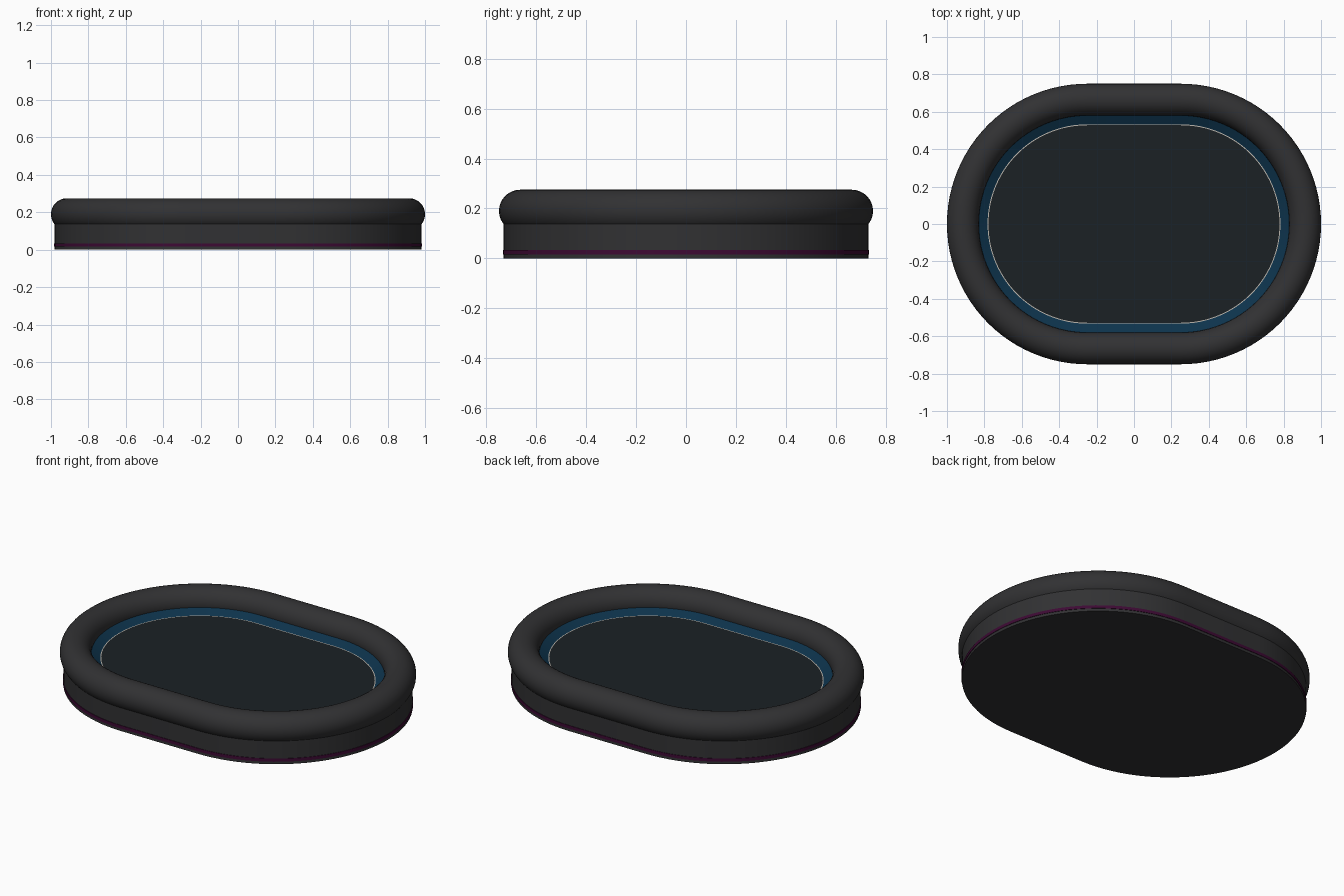
import bpy, bmesh, math

if "Cube" in bpy.data.objects:
    bpy.data.objects.remove(bpy.data.objects["Cube"])

HALF = 0.25   # half length of the straight sides
SEG = 48      # steps per rounded end


def material(name, rgb):
    m = bpy.data.materials.new(name)
    m.diffuse_color = (*rgb, 1)
    m.use_nodes = True
    m.node_tree.nodes["Principled BSDF"].inputs["Base Color"].default_value = m.diffuse_color
    return m


def stadium(r, z):
    """Oval outline: two half circles joined by straight sides."""
    pts = []
    for side in (1, -1):
        for i in range(SEG + 1):
            a = math.pi * i / SEG - side * math.pi / 2
            pts.append((side * HALF + r * math.cos(a), r * math.sin(a), z))
    return pts


def sweep(name, profile, mat, closed=False, cap_start=False, cap_end=False):
    """Skin a (radius, z) profile around the oval outline."""
    bm = bmesh.new()
    rings = [[bm.verts.new(p) for p in stadium(r, z)] for r, z in profile]
    pairs = list(zip(rings, rings[1:]))
    if closed:
        pairs.append((rings[-1], rings[0]))
    for a, b in pairs:
        n = len(a)
        for i in range(n):
            j = (i + 1) % n
            bm.faces.new((a[i], a[j], b[j], b[i]))
    if cap_start:
        bm.faces.new(rings[0][::-1])
    if cap_end:
        bm.faces.new(rings[-1])
    if closed or (cap_start and cap_end):
        bmesh.ops.recalc_face_normals(bm, faces=bm.faces)
    me = bpy.data.meshes.new(name)
    bm.to_mesh(me)
    bm.free()
    me.materials.append(mat)
    ob = bpy.data.objects.new(name, me)
    bpy.context.collection.objects.link(ob)
    bpy.ops.object.select_all(action='DESELECT')
    ob.select_set(True)
    bpy.context.view_layer.objects.active = ob
    bpy.ops.object.shade_smooth_by_angle(angle=math.radians(35))
    return ob


dark = material("dark_rubber", (0.031, 0.031, 0.033))
blue = material("blue_trim", (0.004, 0.033, 0.072))
glass = material("dark_panel", (0.011, 0.0148, 0.018))
cream = material("cream_line", (0.5, 0.47, 0.42))
plum = material("plum_stripe", (0.047, 0.003, 0.034))

# Base body: straight wall with flat bottom, its top tucked inside the rim
sweep("base", [(0.731, 0), (0.731, 0.14), (0.665, 0.14)], dark, cap_start=True)

# Round padded rim
sweep("rim", [(0.665 + 0.085 * math.cos(t), 0.19 + 0.085 * math.sin(t))
              for t in (2 * math.pi * k / 32 for k in range(32))], dark, closed=True)

# Sloping inner trim
sweep("inner_trim", [(0.59, 0.186), (0.533, 0.156)], blue)

# Thin bright line around the panel
sweep("panel_line", [(0.533, 0.156), (0.528, 0.156)], cream)

# Recessed centre panel
sweep("panel", [(0.528, 0.156)], glass, cap_end=True)

# Coloured stripe around the foot of the wall
sweep("stripe", [(0.728, 0.016), (0.734, 0.016), (0.734, 0.034), (0.728, 0.034)],
      plum, closed=True)
